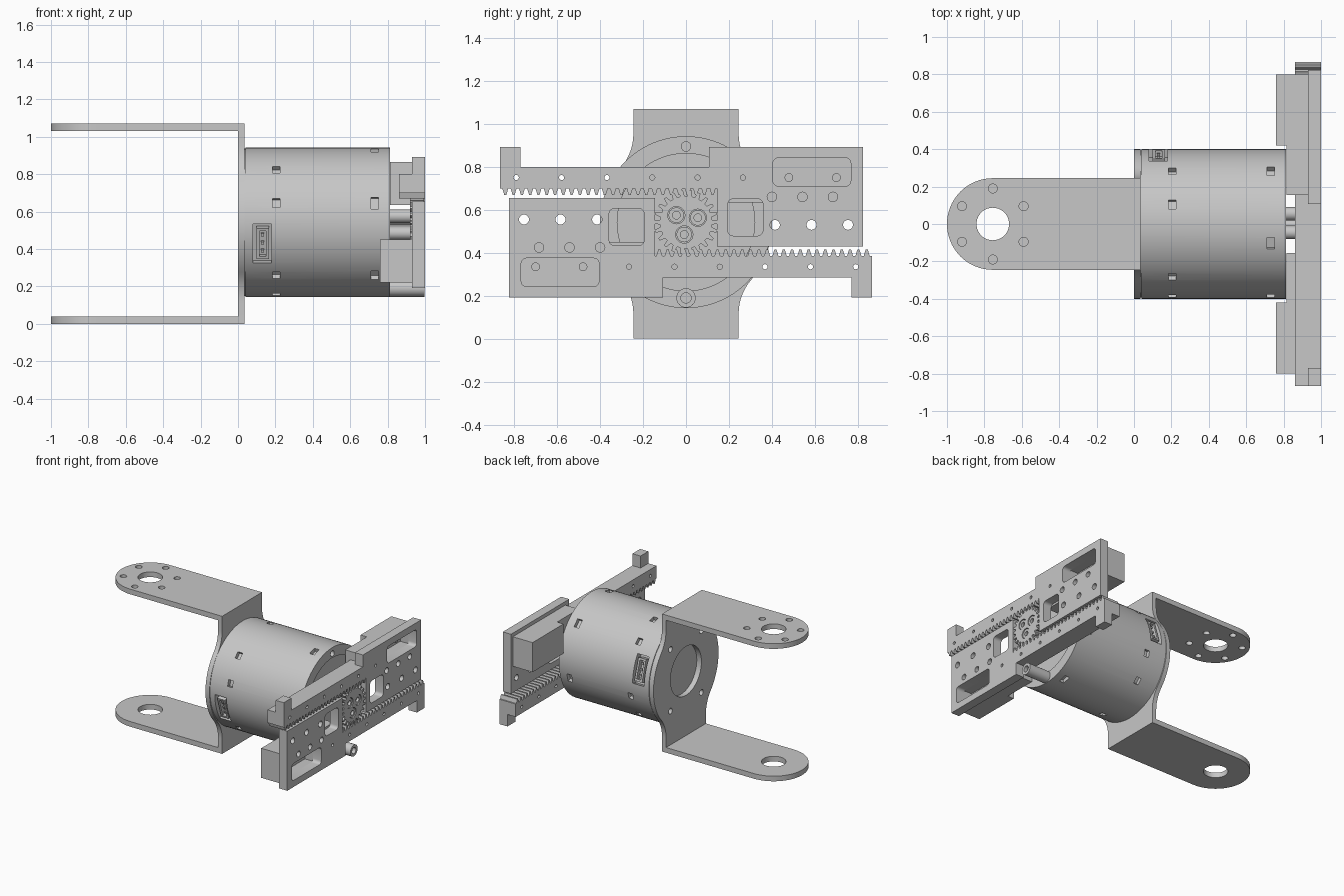
import bpy, bmesh
from math import sin, cos, pi, radians
from mathutils import Vector

if "Cube" in bpy.data.objects:
    bpy.data.objects.remove(bpy.data.objects["Cube"])

MID = 0.5425          # height of the motor axis
R = 0.4               # housing radius

grey = bpy.data.materials.new("machined grey")
grey.use_nodes = True
grey.diffuse_color = (0.57, 0.57, 0.57, 1)
grey.node_tree.nodes["Principled BSDF"].inputs["Base Color"].default_value = (0.57, 0.57, 0.57, 1)


# Profile helpers
def circle(p, q, r, n=24):
    return [(p + r * cos(2 * pi * i / n), q + r * sin(2 * pi * i / n)) for i in range(n)]


def rounded(p0, p1, q0, q1, r=0.025):
    pts = []
    corners = ((p1 - r, q1 - r), (p0 + r, q1 - r), (p0 + r, q0 + r), (p1 - r, q0 + r))
    for k, (p, q) in enumerate(corners):
        for i in range(6):
            a = pi / 2 * (k + i / 5)
            pts.append((p + r * cos(a), q + r * sin(a)))
    return pts


def radial_box(deg, r0, r1, half):
    a = radians(deg)
    return [(r * cos(a) - t * sin(a), MID + r * sin(a) + t * cos(a))
            for r, t in ((r0, -half), (r1, -half), (r1, half), (r0, half))]


# Solid helpers: each solid is (profile, start, end)
def mesh_object(name, solids, axis="x"):
    bm = bmesh.new()
    for pts, a, b in solids:
        rings = []
        for d in (a, b):
            rings.append([bm.verts.new((d, p, q) if axis == "x" else (p, q, d)) for p, q in pts])
        bm.faces.new(rings[0])
        bm.faces.new(rings[1])
        n = len(pts)
        for i in range(n):
            j = (i + 1) % n
            bm.faces.new((rings[0][i], rings[0][j], rings[1][j], rings[1][i]))
    bmesh.ops.recalc_face_normals(bm, faces=bm.faces)
    mesh = bpy.data.meshes.new(name)
    bm.to_mesh(mesh)
    bm.free()
    mesh.materials.append(grey)
    ob = bpy.data.objects.new(name, mesh)
    bpy.context.collection.objects.link(ob)
    return ob


def build(name, solids, cuts=(), axis="x"):
    ob = mesh_object(name, solids, axis)
    bpy.ops.object.select_all(action="DESELECT")
    ob.select_set(True)
    bpy.context.view_layer.objects.active = ob
    for cut in cuts:
        cutter = mesh_object("cutter", [cut], axis)
        cutter.hide_render = True
        mod = ob.modifiers.new("cut", "BOOLEAN")
        mod.operation = "DIFFERENCE"
        mod.solver = "EXACT"
        mod.object = cutter
        bpy.ops.object.modifier_apply(modifier=mod.name)
        bpy.data.objects.remove(cutter)
    bpy.ops.object.shade_smooth_by_angle(angle=radians(30))
    return ob


# Bracket arms with rounded ends
W, PIVOT = 0.245, -0.755
arm = [(0.035, -W), (0.035, W)]
arm += [(PIVOT + W * cos(pi / 2 + pi * i / 32), W * sin(pi / 2 + pi * i / 32)) for i in range(33)]
for name, z in (("lower_arm", 0), ("upper_arm", 1.03)):
    cuts = [(circle(PIVOT, 0, 0.087, 40), z - 0.1, z + 0.1)]
    if name == "upper_arm":
        for k in range(6):
            a = radians(30 + 60 * k)
            cuts.append((circle(PIVOT + 0.19 * cos(a), 0.19 * sin(a), 0.024), z - 0.1, z + 0.1))
    build(name, [(arm, z, z + 0.04)], cuts, "z")

# Bracket base plate: straight neck, concave flare, round middle
start, ctrl, end = Vector((W, 0.42)), Vector((W, 0.33)), Vector((R * cos(0.7), R * sin(0.7)))
quarter = [(W, 0.495)]
for i in range(11):
    t = i / 10
    p = start * (1 - t) ** 2 + ctrl * 2 * t * (1 - t) + end * t * t
    quarter.append((p.x, p.y))
quarter += [(R * cos(0.7 * i / 12), R * sin(0.7 * i / 12)) for i in range(11, 0, -1)]
half = quarter + [(R, 0)] + [(y, -z) for y, z in reversed(quarter)]
outline = [(y, z + 0.535) for y, z in half + [(-y, -z) for y, z in half]]
cuts = [(circle(0, MID, 0.19, 48), -0.1, 0.1)]
cuts += [(circle(sy * 0.19, MID + sz * 0.24, 0.022), -0.1, 0.1) for sy in (-1, 1) for sz in (-1, 1)]
build("bracket_plate", [(outline, 0, 0.035)], cuts)

# Motor housing with clip notches, connector pockets and recessed end
cuts = [(circle(0, MID, 0.32, 64), 0.80, 0.9), (circle(0, 0.895, 0.022), 0.77, 0.9)]
for k in range(4):
    for deg in (45, 75):
        cuts.append((radial_box(deg + 90 * k, 0.37, 0.45, 0.025), 0.185, 0.225))
for k in range(6):
    cuts.append((radial_box(45 + 60 * k, 0.37, 0.45, 0.032), 0.71, 0.75))
for deg in (17, 197):
    cuts.append((radial_box(deg, 0.34, 0.45, 0.108), 0.08, 0.18))
build("motor_housing", [(circle(0, MID, R, 96), 0.04, 0.813)], cuts)
build("housing_seam", [(circle(0, MID, R - 0.006, 96), 0.035, 0.041)],
      [(circle(0, MID, 0.19, 48), 0, 0.1)])

# Connectors: open sockets with pins
for side, deg in (("back", 17), ("front", 197)):
    build(side + "_connector", [(radial_box(deg, 0.335, 0.39, 0.085), 0.1, 0.165)],
          [(radial_box(deg, 0.355, 0.45, 0.07), 0.115, 0.15)])
    a = radians(deg)
    pins = []
    for t in (-0.045, 0, 0.045):
        y, z = -t * sin(a), t * cos(a)
        pins.append(([(p + y, q + z) for p, q in radial_box(deg, 0.35, 0.38, 0.008)], 0.124, 0.14))
    build(side + "_connector_pins", pins)

# Drive pins and the foot on the end cap
spots = [(-0.045, 0.575), (0.055, 0.563), (-0.008, 0.485)]
build("drive_pins", [(circle(y, z, 0.036), 0.79, 0.99) for y, z in spots],
      [(circle(y, z, 0.018), 0.97, 1.1) for y, z in spots])
build("end_foot", [(circle(0, 0.19, 0.045, 32), 0.79, 0.998)],
      [(circle(0, 0.19, 0.024), 0.97, 1.1)])

# Pinion gear
TEETH, PITCH = 22, 0.0386
gear = []
for i in range(TEETH):
    for f, r in ((-0.32, 0.122), (-0.15, 0.149), (0.15, 0.149), (0.32, 0.122)):
        a = 2 * pi * (i + f) / TEETH
        gear.append((r * cos(a), MID + r * sin(a)))
build("pinion_gear", [(gear, 0.92, 0.995)], [(circle(y, z, 0.04), 0.9, 1.1) for y, z in spots])

# Sliding jaws: the upper one is built, the lower one is turned half round
teeth = []
for i in range(26):
    y = -0.855 + PITCH * i
    teeth += [(y, 0.70), (y + 0.009, 0.67), (y + 0.019, 0.67), (y + 0.028, 0.70)]
plate = [(-0.865, 0.70)] + teeth + [(0.145, 0.70), (0.145, 0.43), (0.823, 0.43), (0.823, 0.893),
         (0.107, 0.893), (0.107, 0.80), (-0.77, 0.80), (-0.77, 0.893), (-0.865, 0.893)]
rail = [(-0.865, 0.70)] + teeth + [(0.155, 0.70), (0.155, 0.80), (-0.865, 0.80)]
cuts = [(rounded(0.405, 0.767, 0.71, 0.842), 0.86, 1.1),
        (rounded(0.195, 0.358, 0.479, 0.651), 0.8, 1.1)]
cuts += [(circle(-0.79 + 0.211 * k, 0.75, 0.012, 16), 0.8, 1.1) for k in range(6)]
cuts += [(circle(0.4 + 0.142 * k, 0.66, 0.022), 0.88, 1.1) for k in range(3)]
cuts += [(circle(0.414 + 0.17 * k, 0.53, 0.023), 0.8, 1.1) for k in range(3)]

block = [(0.93, 0.155), (0.93, 0.8), (0.76, 0.8), (0.76, 0.42), (0.815, 0.42), (0.815, 0.155)]
jaw = [build("upper_jaw_plate", [(plate, 0.93, 1.0)], cuts),
       build("upper_jaw_rail", [(rail, 0.86, 0.93)], cuts[2:8]),
       build("upper_jaw_block", [(block, 0.635, 0.865)],
             [([(0.86, 0.405), (1.1, 0.405), (1.1, 0.767), (0.86, 0.767)], 0.71, 0.842)], "z"),
       build("upper_slot_bolts", [(circle(y, 0.75, 0.02), 0.85, 0.875) for y in (0.479, 0.70)])]
for ob in jaw:
    low = ob.copy()
    low.name = ob.name.replace("upper", "lower")
    low.rotation_euler = (pi, 0, 0)
    low.location.z = 2 * MID
    bpy.context.collection.objects.link(low)
